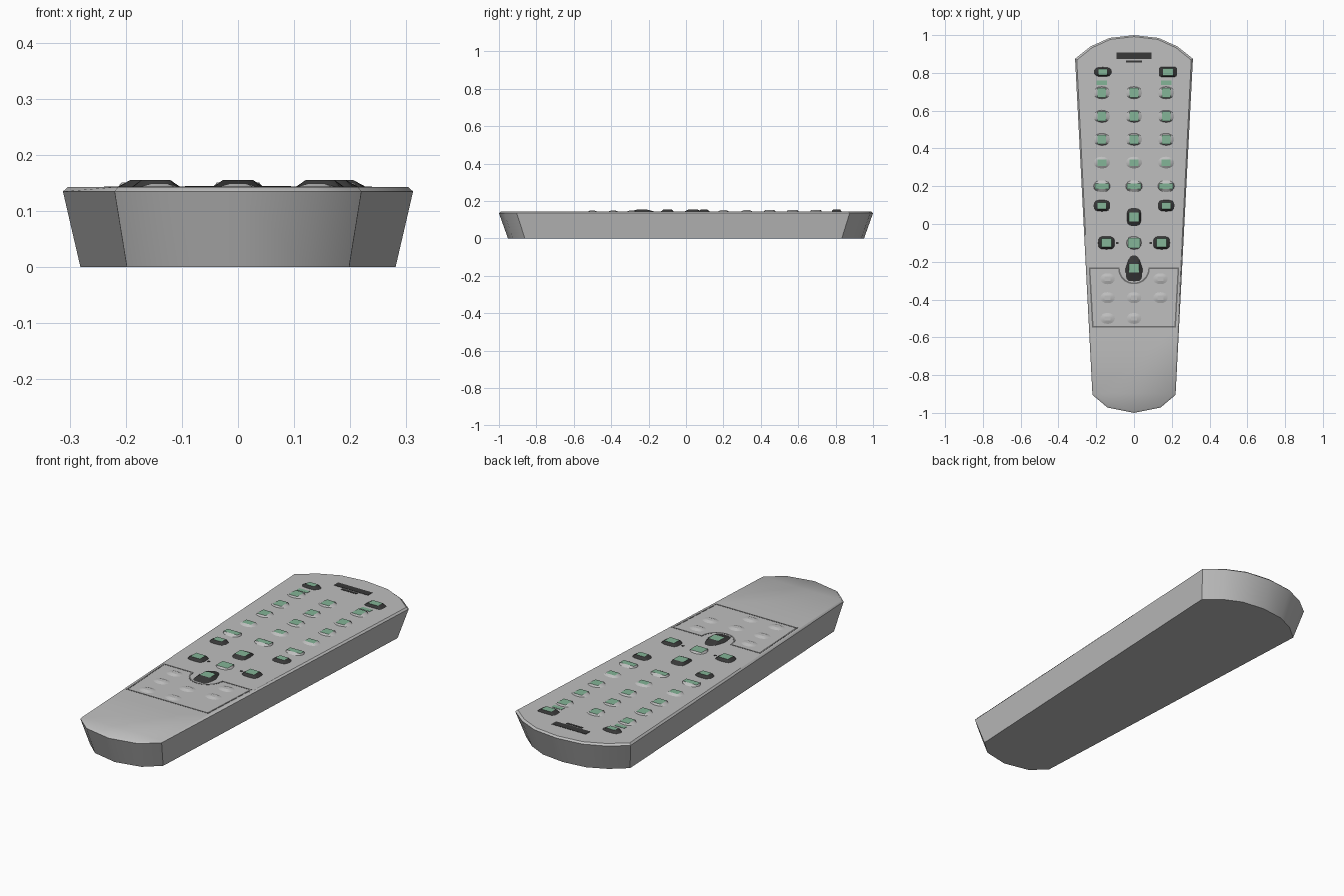
import bpy, bmesh
from math import sin, cos, pi, copysign, radians
from mathutils import Vector

cube = bpy.data.objects.get("Cube")
if cube:
    bpy.data.objects.remove(cube)


def material(name, rgb):
    m = bpy.data.materials.new(name)
    m.use_nodes = True
    m.diffuse_color = (*rgb, 1)
    m.node_tree.nodes["Principled BSDF"].inputs["Base Color"].default_value = (*rgb, 1)
    return m


GREY = material("light_grey", (0.52, 0.52, 0.52))
GREEN = material("soft_green", (0.23, 0.46, 0.31))
BLACK = material("charcoal", (0.04, 0.04, 0.04))
GROOVE = material("groove_grey", (0.16, 0.16, 0.16))
TOP = 0.143


def finish(name, bm, *mats):
    bmesh.ops.recalc_face_normals(bm, faces=bm.faces)
    me = bpy.data.meshes.new(name)
    bm.to_mesh(me)
    bm.free()
    for m in mats:
        me.materials.append(m)
    ob = bpy.data.objects.new(name, me)
    bpy.context.collection.objects.link(ob)
    return ob


def ring(bm, pts, z):
    return [bm.verts.new((x, y, z)) for x, y in pts]


def bridge(bm, a, b):
    n = len(a)
    return [bm.faces.new((a[i], a[(i + 1) % n], b[(i + 1) % n], b[i])) for i in range(n)]


def build_body():
    half = [(0.13, 0.985), (0.23, 0.94), (0.312, 0.875), (0.22, -0.905), (0.14, -0.972)]
    outline = [(0, 1)] + half + [(0, -1)] + [(-x, y) for x, y in reversed(half)]
    bm = bmesh.new()
    levels = [(0.9, 0.952, 0), (1, 1, 0.135), (0.971, 0.992, TOP)]
    rings = [ring(bm, [(x * sx, y * sy) for x, y in outline], z) for sx, sy, z in levels]
    bm.faces.new(rings[0])
    bridge(bm, rings[0], rings[1])
    bridge(bm, rings[1], rings[2])
    cap = bm.faces.new(rings[2])
    # separate the thumb end of the top from the keypad area
    bmesh.ops.bisect_plane(bm, geom=[cap, *cap.edges, *cap.verts],
                           plane_co=(0, -0.55, 0), plane_no=(0, 1, 0))
    bmesh.ops.recalc_face_normals(bm, faces=bm.faces)
    # crisp edges, except the softened rim of the thumb end
    for f in bm.faces:
        f.smooth = True
    for e in bm.edges:
        soft_rim = all(v.co.y < -0.85 and v.co.z > 0.14 for v in e.verts)
        e.smooth = soft_rim or e.calc_face_angle(0) < radians(35)
    finish("body", bm, GREY)


def button(name, x, y, w, d, cap=None, rim=GREY, h=0.008, power=1.0, taper=0.0):
    """Low dome lofted from a rounded base to a rectangular cap."""
    bm = bmesh.new()
    n = 16
    base, top = [], []
    cw, cd = cap or (w * 0.35, d * 0.35)
    for i in range(n):
        c, s = cos(2 * pi * i / n), sin(2 * pi * i / n)
        bx, by = copysign(abs(c) ** power, c), copysign(abs(s) ** power, s)
        base.append((x + w / 2 * bx * (1 - taper * max(by, 0)), y + d / 2 * by))
        k = max(abs(c), abs(s))
        top.append((x + cw / 2 * c / k, y + cd / 2 * s / k))
    low, high = ring(bm, base, TOP - 0.001), ring(bm, top, TOP + h)
    for f in bridge(bm, low, high):
        f.smooth = True
    lid = bm.faces.new(high)
    lid.material_index = 1 if cap else 0
    finish(name, bm, rim, GREEN)


def plate(name, x, y, w, d, mat):
    bm = bmesh.new()
    bmesh.ops.create_cube(bm, size=1)
    for v in bm.verts:
        v.co = Vector((x + v.co.x * w, y + v.co.y * d, TOP + v.co.z * 0.003))
    finish(name, bm, mat)


def build_cover_line():
    # hatch outline with a rounded notch below the direction keys
    arc = [(0.08 * cos(pi + pi * i / 10), -0.235 + 0.08 * sin(pi + pi * i / 10)) for i in range(11)]
    path = [(-0.235, -0.235)] + arc + [(0.235, -0.235), (0.218, -0.545), (-0.218, -0.545)]
    pts = [Vector(p) for p in path]
    n = len(pts)

    def offset(dist):
        out = []
        for i, p in enumerate(pts):
            a, b = (p - pts[i - 1]).normalized(), (pts[(i + 1) % n] - p).normalized()
            na, nb = Vector((-a.y, a.x)), Vector((-b.y, b.x))
            m = (na + nb).normalized()
            out.append(p + m * dist / max(m.dot(na), 0.5))
        return out

    bm = bmesh.new()
    lower_out, upper_out = ring(bm, offset(0.004), TOP - 0.001), ring(bm, offset(0.004), TOP + 0.001)
    lower_in, upper_in = ring(bm, offset(-0.004), TOP - 0.001), ring(bm, offset(-0.004), TOP + 0.001)
    for a, b in ((lower_out, upper_out), (upper_out, upper_in), (upper_in, lower_in), (lower_in, lower_out)):
        bridge(bm, a, b)
    finish("cover_line", bm, GROOVE)


build_body()
build_cover_line()

# indicator window at the wide end
plate("indicator_bar", 0, 0.89, 0.185, 0.034, BLACK)
plate("indicator_strip", 0, 0.86, 0.085, 0.012, BLACK)

# main key grid: row height and cap size
rows = [(0.695, 0.046, 0.052), (0.57, 0.046, 0.052), (0.448, 0.046, 0.048),
        (0.325, 0.048, 0.034), (0.2, 0.075, 0.03)]
for r, (y, cw, cd) in enumerate(rows):
    for c, x in enumerate((-0.17, 0, 0.17)):
        button(f"grid_key_{r}_{c}", x, y, 0.09, 0.066, (cw, cd))

# dark-rimmed keys
dark = dict(rim=BLACK, h=0.012)
button("power_key", -0.165, 0.805, 0.1, 0.052, (0.044, 0.03), power=0.8, **dark)
button("source_key", 0.18, 0.805, 0.1, 0.054, (0.052, 0.038), power=0.3, **dark)
for side, x in (("right", -0.17), ("left", 0.17)):
    button(f"{side}_corner_key", x, 0.097, 0.092, 0.062, (0.045, 0.034), power=0.7, **dark)
    button(f"{side}_direction_key", x * 0.86, -0.1, 0.09, 0.07, (0.052, 0.045), power=0.6, **dark)
    plate(f"{side}_direction_mark", x * 0.52, -0.1, 0.012, 0.01, BLACK)
    plate(f"{side}_label", x, 0.748, 0.055, 0.022, GREEN)
button("up_key", 0, 0.037, 0.076, 0.1, (0.055, 0.046), power=0.6, **dark)
button("down_key", 0, -0.235, 0.092, 0.145, (0.055, 0.046), power=0.5, taper=0.5, **dark)
button("centre_key", 0, -0.1, 0.082, 0.072, (0.062, 0.052))

# plain keys on the hatch
for r, y in enumerate((-0.29, -0.39, -0.5)):
    for c, x in enumerate((-0.14, 0, 0.14)):
        if (r, c) not in ((0, 1), (2, 2)):
            button(f"hatch_key_{r}_{c}", x, y, 0.085, 0.064, h=0.006)
